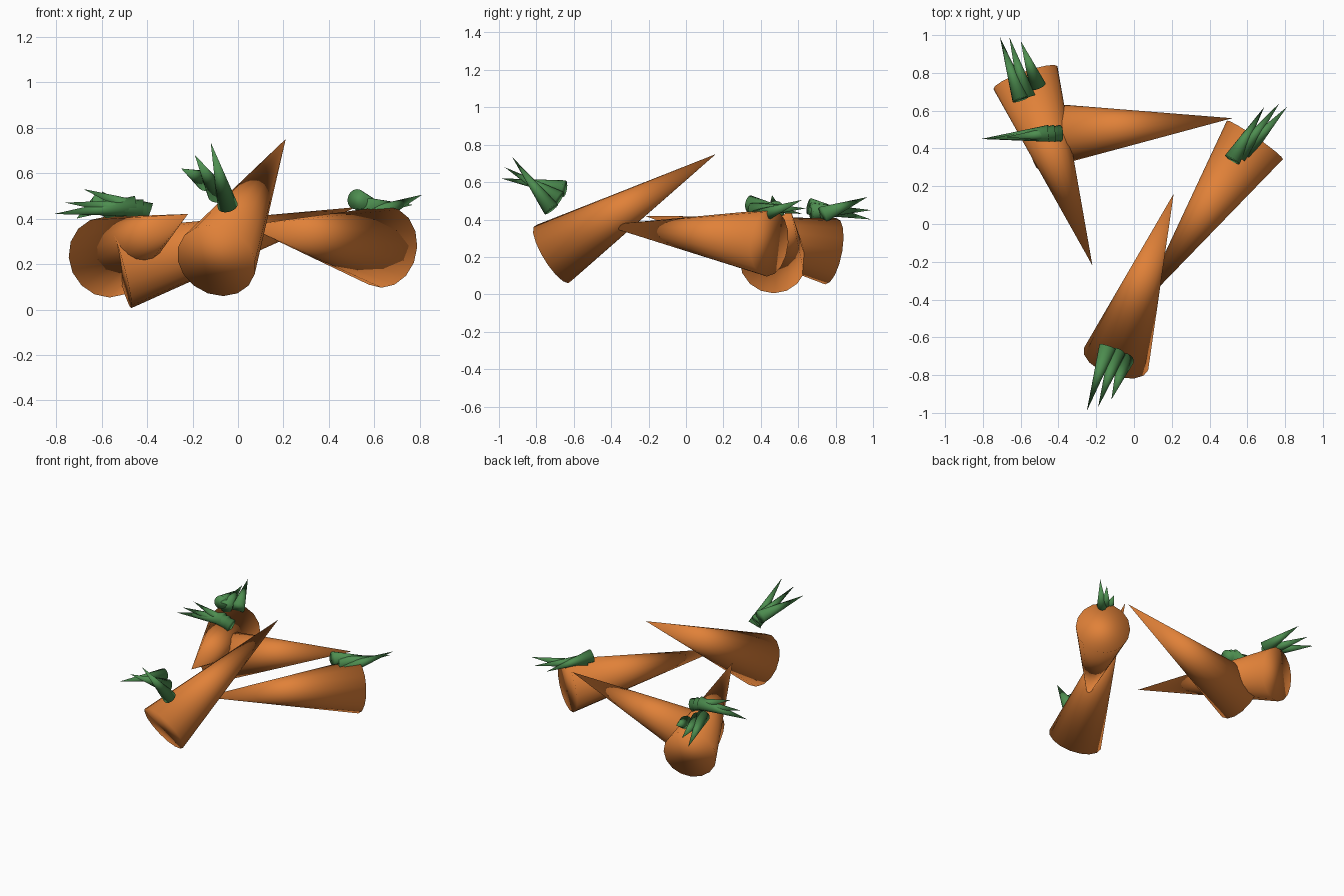
import bpy
from mathutils import Vector

cube = bpy.data.objects.get("Cube")
if cube:
    bpy.data.objects.remove(cube, do_unlink=True)


def make_material(name, color):
    mat = bpy.data.materials.new(name)
    mat.use_nodes = True
    mat.diffuse_color = color
    mat.node_tree.nodes["Principled BSDF"].inputs["Base Color"].default_value = color
    return mat


orange = make_material("carrot orange", (0.75, 0.22, 0.04, 1))
green = make_material("leaf green", (0.075, 0.27, 0.08, 1))


def spike(name, base, tip, radius, sides, mat):
    """Smooth closed cone from the centre of its base to its tip."""
    base, tip = Vector(base), Vector(tip)
    axis = tip - base
    bpy.ops.mesh.primitive_cone_add(vertices=sides, radius1=radius, radius2=0,
                                    depth=axis.length, location=(base + tip) / 2)
    ob = bpy.context.object
    ob.name = name
    ob.rotation_euler = axis.to_track_quat("Z", "Y").to_euler()
    ob.data.materials.append(mat)
    bpy.ops.object.shade_smooth()
    return ob


# Each carrot: root base and tip, then three leaves as (base, tip)
carrots = {
    "front": ((-0.095, -0.715, 0.215), (0.21, 0.16, 0.75), [
        ((-0.14, -0.65, 0.565), (-0.25, -0.99, 0.62)),
        ((-0.09, -0.68, 0.51), (-0.19, -0.97, 0.68)),
        ((-0.045, -0.72, 0.455), (-0.12, -0.93, 0.735))]),
    "left": ((0.64, 0.445, 0.275), (0.03, -0.44, 0.37), [
        ((0.52, 0.34, 0.485), (0.69, 0.62, 0.43)),
        ((0.55, 0.36, 0.45), (0.77, 0.64, 0.46)),
        ((0.59, 0.38, 0.41), (0.81, 0.62, 0.505))]),
    "back": ((-0.575, 0.775, 0.23), (-0.22, -0.22, 0.42), [
        ((-0.60, 0.66, 0.47), (-0.71, 0.99, 0.40)),
        ((-0.565, 0.67, 0.445), (-0.66, 0.99, 0.45)),
        ((-0.51, 0.73, 0.425), (-0.60, 0.97, 0.52))]),
    "crossing": ((-0.515, 0.465, 0.18), (0.52, 0.56, 0.45), [
        ((-0.45, 0.48, 0.455), (-0.81, 0.45, 0.42)),
        ((-0.42, 0.48, 0.44), (-0.76, 0.45, 0.47)),
        ((-0.39, 0.48, 0.425), (-0.68, 0.46, 0.53))]),
}

for place, (base, tip, leaves) in carrots.items():
    spike(place + "_carrot_root", base, tip, 0.18, 16, orange)
    for i, (leaf_base, leaf_tip) in enumerate(leaves, 1):
        spike(f"{place}_carrot_leaf_{i}", leaf_base, leaf_tip, 0.045, 16, green)
